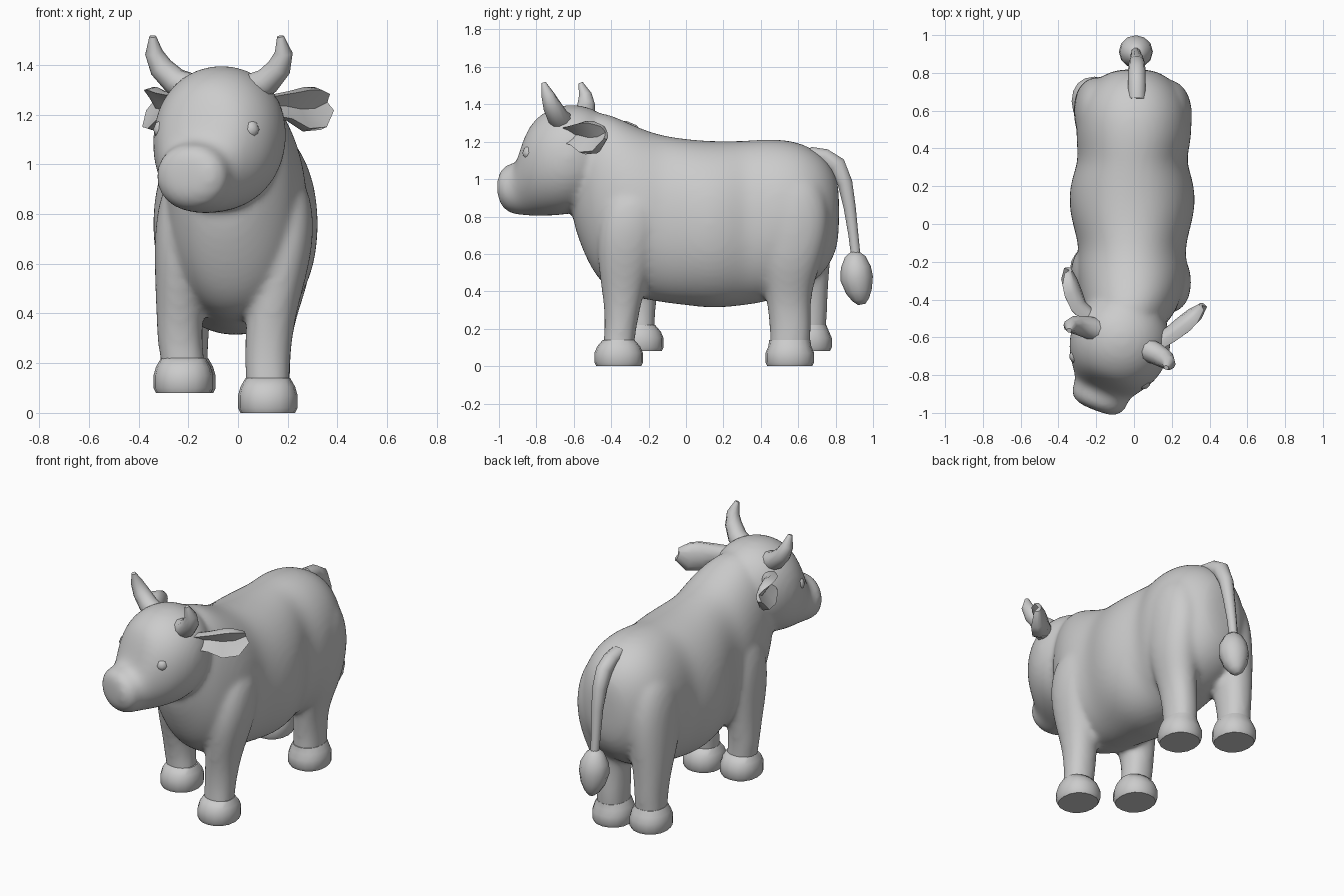
import bpy, bmesh, math
from mathutils import Vector

grey = bpy.data.materials.new("plain grey")
grey.diffuse_color = (0.6, 0.6, 0.6, 1)
X, Y, Z = Vector((1, 0, 0)), Vector((0, 1, 0)), Vector((0, 0, 1))

# Head frame: turned towards -x
YAW = math.radians(21)
FWD = Vector((-math.sin(YAW), -math.cos(YAW), 0))
SIDE = Vector((math.cos(YAW), -math.sin(YAW), 0))
HEAD = Vector((-0.07, -0.62, 0))


def head_point(v, u, z):
    return HEAD + SIDE * v + FWD * u + Z * z


def ring(centre, a, b, n=18, power=2.0, cup=0):
    """Superellipse around centre; cup (+1/-1) hollows one side of b."""
    pts = []
    for i in range(n):
        t = 2 * math.pi * i / n
        c, s = math.cos(t), math.sin(t)
        c = math.copysign(abs(c) ** (2 / power), c)
        s = math.copysign(abs(s) ** (2 / power), s)
        if cup and s * cup > 0:
            s *= 2.6 * c * c - 0.3
        pts.append(centre + a * c + b * s)
    return pts


def loft(name, rings):
    bm = bmesh.new()
    rows = [[bm.verts.new(p) for p in r] for r in rings]
    n = len(rows[0])
    for r0, r1 in zip(rows, rows[1:]):
        for i in range(n):
            j = (i + 1) % n
            bm.faces.new((r0[i], r0[j], r1[j], r1[i]))
    bm.faces.new(rows[0])
    bm.faces.new(rows[-1])
    bmesh.ops.recalc_face_normals(bm, faces=bm.faces)
    mesh = bpy.data.meshes.new(name)
    bm.to_mesh(mesh)
    bm.free()
    mesh.materials.append(grey)
    obj = bpy.data.objects.new(name, mesh)
    bpy.context.collection.objects.link(obj)
    return obj


def tube(name, path, radii, ref, n=12, cup=0):
    """Loft along a path; radii are (along ref, across ref)."""
    path = [Vector(p) for p in path]
    rings = []
    for i, p in enumerate(path):
        t = (path[min(i + 1, len(path) - 1)] - path[max(i - 1, 0)]).normalized()
        b = t.cross(ref).normalized()
        a = b.cross(t)
        rings.append(ring(p, a * radii[i][0], b * radii[i][1], n, cup=cup))
    return loft(name, rings)


# Body and neck: y, x centre, top, bottom, half width
body = [
    (-0.62, -0.06, 1.28, 0.82, 0.12), (-0.57, -0.05, 1.32, 0.66, 0.18),
    (-0.50, -0.03, 1.36, 0.50, 0.23), (-0.42, -0.02, 1.355, 0.41, 0.262),
    (-0.33, -0.01, 1.315, 0.37, 0.285), (-0.22, -0.01, 1.265, 0.355, 0.295),
    (-0.12, -0.01, 1.235, 0.335, 0.28), (0.02, -0.01, 1.215, 0.32, 0.325),
    (0.14, -0.01, 1.207, 0.305, 0.34), (0.25, -0.01, 1.207, 0.315, 0.32),
    (0.34, -0.01, 1.21, 0.325, 0.285), (0.45, 0, 1.22, 0.345, 0.31),
    (0.58, 0, 1.208, 0.39, 0.305), (0.67, 0, 1.17, 0.44, 0.275),
    (0.74, 0, 1.12, 0.50, 0.225), (0.79, 0, 1.05, 0.58, 0.16),
    (0.82, 0, 0.97, 0.68, 0.09),
]
skin = [loft("body", [ring(Vector((x, y, (t + b) / 2)), X * w, Z * ((t - b) / 2), 24, 2.15)
                      for y, x, t, b, w in body])]

# Head with muzzle: forward, z centre, half width, half height
head = [
    (-0.25, 1.13, 0.08, 0.10), (-0.21, 1.13, 0.16, 0.19), (-0.13, 1.125, 0.24, 0.255),
    (-0.03, 1.11, 0.272, 0.295), (0.07, 1.098, 0.266, 0.295), (0.14, 1.08, 0.243, 0.28),
    (0.20, 1.055, 0.205, 0.255), (0.24, 1.01, 0.175, 0.207), (0.27, 0.963, 0.155, 0.158),
    (0.30, 0.95, 0.153, 0.14), (0.335, 0.95, 0.153, 0.136), (0.37, 0.955, 0.13, 0.114),
    (0.392, 0.96, 0.08, 0.07),
]
skin.append(loft("head", [ring(head_point(0, u, z), SIDE * w, Z * h, 22, 2.1)
                          for u, z, w, h in head]))

# Horns curve out then up; eyes are small domes
for side, label in ((1, "right"), (-1, "left")):
    tube(label + "_horn",
         [head_point(side * v, u, z) for v, u, z in (
             (0.11, -0.01, 1.295), (0.20, -0.005, 1.335), (0.255, 0.005, 1.39),
             (0.28, 0.02, 1.45), (0.275, 0.045, 1.515))],
         [(0.065, 0.065), (0.058, 0.055), (0.05, 0.048), (0.036, 0.036), (0.012, 0.014)], FWD, 10)
    e = 0.038
    loft(label + "_eye", [ring(head_point(side * 0.19, 0.16, 1.14) + Z * (e * math.sin(a)),
                               SIDE * (e * math.cos(a)), FWD * (e * math.cos(a)), 10)
                          for a in (-1.4, -0.8, 0, 0.8, 1.4)])

# Cupped ears swept backwards, the left one folded further back
ears = {
    "right": (1, [(0.13, -0.63), (0.20, -0.585), (0.265, -0.535), (0.32, -0.485), (0.365, -0.435)]),
    "left": (-1, [(-0.24, -0.49), (-0.295, -0.44), (-0.325, -0.37), (-0.345, -0.30), (-0.35, -0.245)]),
}
for label, (side, path) in ears.items():
    heights = (1.235, 1.235, 1.222, 1.225, 1.25)
    tube(label + "_ear", [(x, y, z) for (x, y), z in zip(path, heights)],
         [(0.045, 0.045), (0.06, 0.048), (0.09, 0.052), (0.088, 0.046), (0.04, 0.022)],
         Z, 12, cup=side)


# Legs: shared hoof, then a leg blended into the body (z, x, y, rx, ry)
def leg(name, fx, fy, fz, ankle, uppers):
    hoof = [(0, 0.11, 0.12), (0.02, 0.12, 0.13), (0.07, 0.12, 0.13),
            (0.105, 0.11, 0.115), (0.14, 0.09, ankle)]
    loft(name + "_hoof", [ring(Vector((fx, fy, fz + z)), X * rx, Y * ry, 16, 2.2)
                          for z, rx, ry in hoof])
    rows = [(fz + 0.06, fx, fy, 0.09, ankle), (fz + 0.12, fx, fy, 0.09, ankle)] + uppers
    skin.append(loft(name + "_leg", [ring(Vector((x, y, z)), X * rx, Y * ry, 16, 2.2)
                                     for z, x, y, rx, ry in rows]))


leg("front_right", 0.12, -0.36, 0, 0.085, [
    (0.20, 0.118, -0.35, 0.092, 0.086), (0.32, 0.125, -0.34, 0.098, 0.10),
    (0.43, 0.14, -0.335, 0.104, 0.122), (0.60, 0.175, -0.32, 0.118, 0.16),
    (0.78, 0.195, -0.305, 0.12, 0.165), (0.97, 0.17, -0.28, 0.10, 0.13)])
leg("front_left", -0.22, -0.25, 0.08, 0.085, [
    (0.28, -0.235, -0.25, 0.092, 0.086), (0.40, -0.235, -0.255, 0.096, 0.105),
    (0.60, -0.234, -0.27, 0.105, 0.155), (0.78, -0.225, -0.27, 0.112, 0.165),
    (0.97, -0.19, -0.26, 0.10, 0.13)])
leg("rear_right", 0.12, 0.555, 0, 0.11, [
    (0.20, 0.12, 0.56, 0.092, 0.112), (0.32, 0.125, 0.55, 0.095, 0.118),
    (0.43, 0.145, 0.55, 0.107, 0.132), (0.56, 0.17, 0.56, 0.127, 0.17),
    (0.75, 0.175, 0.575, 0.14, 0.205), (0.93, 0.165, 0.57, 0.137, 0.185),
    (1.06, 0.13, 0.55, 0.105, 0.14)])
leg("rear_left", -0.21, 0.65, 0.08, 0.10, [
    (0.28, -0.21, 0.65, 0.092, 0.107), (0.42, -0.21, 0.64, 0.102, 0.122),
    (0.56, -0.20, 0.61, 0.122, 0.165), (0.75, -0.182, 0.585, 0.14, 0.205),
    (0.93, -0.17, 0.575, 0.137, 0.185), (1.06, -0.13, 0.555, 0.105, 0.14)])

# Tail and its tuft
tube("tail",
     [(0.015, 0.66, 1.14), (0.015, 0.74, 1.12), (0.015, 0.805, 1.075), (0.015, 0.85, 0.98),
      (0.015, 0.875, 0.85), (0.01, 0.895, 0.70), (0.01, 0.91, 0.57)],
     [(0.045, 0.035), (0.047, 0.045), (0.047, 0.052), (0.043, 0.042), (0.035, 0.034),
      (0.028, 0.028), (0.026, 0.026)], X, 10)
tube("tail_tuft",
     [(0.01, 0.905, 0.61), (0.01, 0.905, 0.585), (0.01, 0.908, 0.53), (0.01, 0.912, 0.47),
      (0.01, 0.925, 0.40), (0.01, 0.935, 0.355), (0.01, 0.94, 0.33)],
     [(0.025, 0.025), (0.055, 0.055), (0.085, 0.08), (0.09, 0.088), (0.072, 0.07),
      (0.045, 0.045), (0.015, 0.02)], X, 12)

# Merge body, head and legs into one smooth skin
bpy.ops.object.select_all(action='DESELECT')
for obj in skin:
    obj.select_set(True)
bpy.context.view_layer.objects.active = skin[0]
bpy.ops.object.join()
curve = skin[0].modifiers.new("curve", 'SUBSURF')
curve.levels = 2
blend = skin[0].modifiers.new("blend", 'REMESH')
blend.mode = 'VOXEL'
blend.voxel_size = 0.016
relax = skin[0].modifiers.new("relax", 'SMOOTH')
relax.factor = 0.5
relax.iterations = 12
for name in ("curve", "blend", "relax"):
    bpy.ops.object.modifier_apply(modifier=name)

# Smooth shading that keeps hoof soles and other hard edges sharp
for obj in bpy.context.scene.objects:
    obj.select_set(True)
    bpy.context.view_layer.objects.active = obj
bpy.ops.object.shade_smooth_by_angle(angle=math.radians(55))
